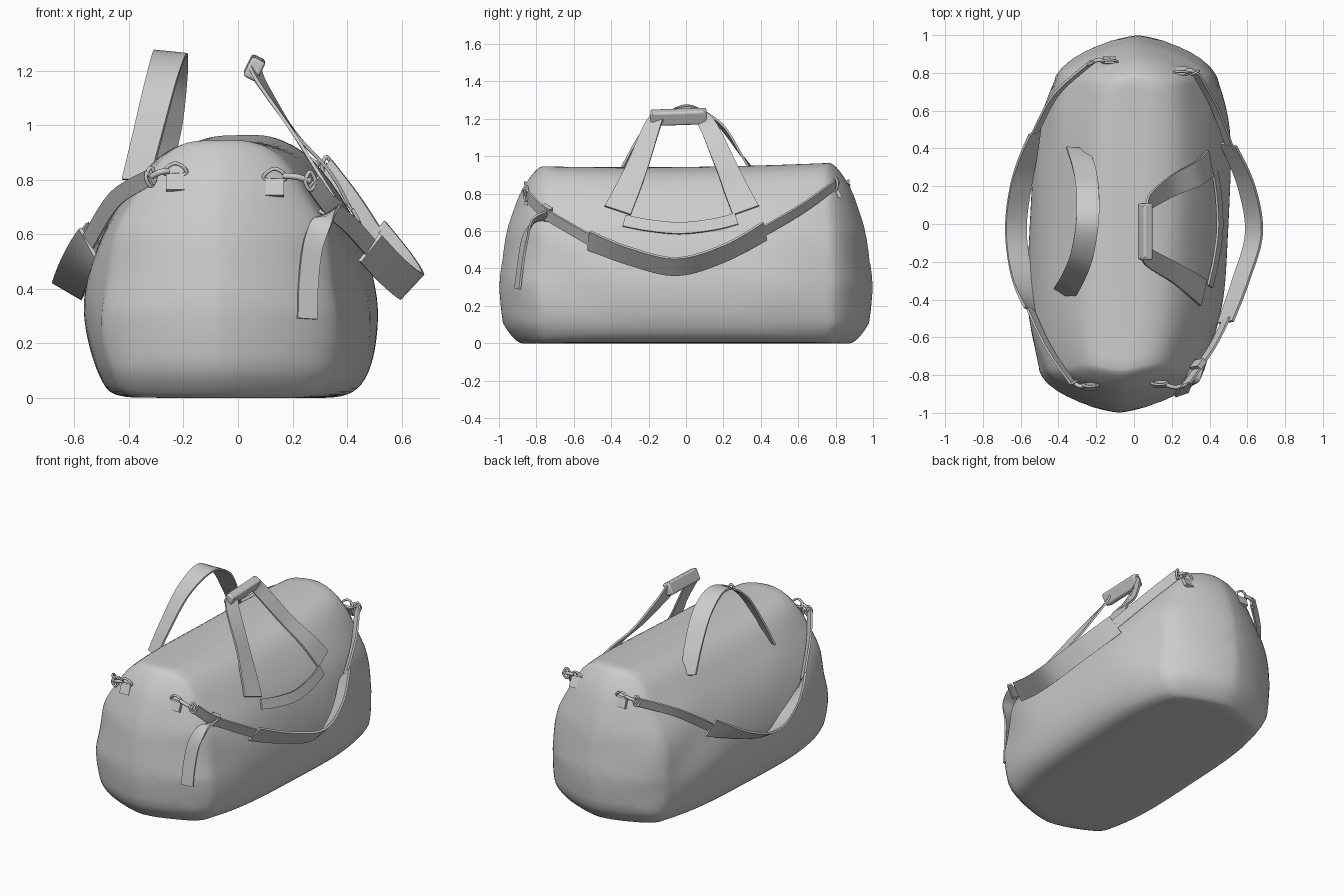
import bpy, bmesh, math
from mathutils import Vector
from mathutils.bvhtree import BVHTree

if "Cube" in bpy.data.objects:
    bpy.data.objects.remove(bpy.data.objects["Cube"])

fabric = bpy.data.materials.new("grey_fabric")
fabric.diffuse_color = (0.6, 0.6, 0.6, 1)
fabric.use_nodes = True
fabric.node_tree.nodes["Principled BSDF"].inputs["Base Color"].default_value = fabric.diffuse_color


def finish(name, bm, angle=40):
    bmesh.ops.recalc_face_normals(bm, faces=bm.faces[:])
    me = bpy.data.meshes.new(name)
    bm.to_mesh(me)
    bm.free()
    me.materials.append(fabric)
    ob = bpy.data.objects.new(name, me)
    bpy.context.collection.objects.link(ob)
    bpy.ops.object.select_all(action='DESELECT')
    ob.select_set(True)
    bpy.context.view_layer.objects.active = ob
    bpy.ops.object.shade_smooth_by_angle(angle=math.radians(angle))
    return ob


def smooth_path(pts, steps, closed=False):
    """Catmull-Rom curve through the points."""
    p = [Vector(q) for q in pts]
    n = len(p)
    get = (lambda i: p[i % n]) if closed else (lambda i: p[max(0, min(n - 1, i))])
    out = []
    for i in range(n if closed else n - 1):
        a, b, c, d = (get(i + k) for k in (-1, 0, 1, 2))
        for j in range(steps):
            t = j / steps
            out.append(0.5 * (2 * b + (c - a) * t + (2 * a - 5 * b + 4 * c - d) * t * t
                              + (3 * b - a - 3 * c + d) * t ** 3))
    if not closed:
        out.append(p[-1])
    return out


def loft(bm, rings):
    for r, q in zip(rings, rings[1:]):
        for i in range(len(r)):
            k = (i + 1) % len(r)
            bm.faces.new((r[i], r[k], q[k], q[i]))


def strap(name, pts, dirs, width, thick=0.012, steps=8, end_width=None):
    """Flat band along a path; dirs are the width directions at each point."""
    if not isinstance(dirs, list):
        dirs = [dirs] * len(pts)
    path, across = smooth_path(pts, steps), smooth_path(dirs, steps)
    end_width = end_width or width
    bm = bmesh.new()
    rings = []
    for i, c in enumerate(path):
        tan = (path[min(i + 1, len(path) - 1)] - path[max(i - 1, 0)]).normalized()
        w = (across[i] - tan * across[i].dot(tan)).normalized()
        nrm = tan.cross(w) * thick / 2
        w = w * (width + (end_width - width) * i / (len(path) - 1)) / 2
        rings.append([bm.verts.new(c + v) for v in (w + nrm, nrm - w, -w - nrm, w - nrm)])
    loft(bm, rings)
    bm.faces.new(rings[0])
    bm.faces.new(rings[-1])
    return finish(name, bm)


def tube(name, pts, radius, closed=False, steps=6, sides=8):
    path = smooth_path(pts, steps, closed)
    n = len(path)
    bm = bmesh.new()
    rings = []
    for i, c in enumerate(path):
        nxt = path[(i + 1) % n] if closed else path[min(i + 1, n - 1)]
        prv = path[i - 1] if closed else path[max(i - 1, 0)]
        tan = (nxt - prv).normalized()
        ref = Vector((0, 1, 0)) if abs(tan.y) < 0.8 else Vector((0, 0, 1))
        u = tan.cross(ref).normalized()
        v = tan.cross(u)
        rings.append([bm.verts.new(c + radius * (u * math.cos(a) + v * math.sin(a)))
                      for a in (2 * math.pi * k / sides for k in range(sides))])
    loft(bm, rings + rings[:1] if closed else rings)
    if not closed:
        bm.faces.new(rings[0])
        bm.faces.new(rings[-1])
    return finish(name, bm, 50)


# --- Bag body: rounded section lofted along y, with bulging end caps ---
section = [(-0.03, 0), (0.2, 0), (0.36, 0.005), (0.44, 0.05), (0.485, 0.15), (0.5, 0.28), (0.49, 0.4),
           (0.455, 0.55), (0.4, 0.68), (0.3, 0.83), (0.21, 0.915), (0.1, 0.955), (-0.03, 0.96),
           (-0.17, 0.95), (-0.27, 0.9), (-0.36, 0.8), (-0.45, 0.67), (-0.515, 0.52), (-0.55, 0.36),
           (-0.54, 0.22), (-0.495, 0.08), (-0.43, 0.01), (-0.25, 0)]
outline = smooth_path([(x, z, 0) for x, z in section], 4, closed=True)
CX, CZ = -0.03, 0.45
end_heights = [(0, 0.93), (0.1, 0.985), (0.32, 1.0), (0.6, 0.96), (0.82, 0.89), (0.96, 0.82)]


def end_y(z):
    z = max(0, min(0.96, z))
    for (z0, a), (z1, b) in zip(end_heights, end_heights[1:]):
        if z <= z1:
            return a + (b - a) * (z - z0) / (z1 - z0)
    return end_heights[-1][1]


def body_point(p, f, s):
    """f runs along the length, s shrinks the ring towards the cap centre."""
    x = (p.x - CX) * s * (1 - 0.16 * f ** 4)
    z = CZ + (p.y - CZ) * s
    k = abs(x) / 0.42
    y = end_y(z) - 0.155 * k ** 1.5 - (0.05 + 0.025 * k * k) * (1 - math.sqrt(max(0, 1 - s ** 5)))
    y *= f
    # soft creases on the flanks and a slight sag on top
    side = min(1, abs(x) / 0.35) ** 3 * math.sin(math.pi * max(0, min(1, z / 0.9)))
    x += math.copysign(0.009, x) * side * math.sin(13 * z + 9 * y) * f * f
    z += (0.012 * (y - 0.5) - 0.012 * (1 - f * f)) * max(0, (z - 0.6) / 0.36)
    return Vector((x + CX + 0.05 * y, y, z))


bm = bmesh.new()
caps = [0.06, 0.2, 0.35, 0.5, 0.64, 0.76, 0.85, 0.91, 0.955, 0.985]
stations = [(-1, s) for s in caps] + [(i / 14, 1) for i in range(-14, 15)] + [(1, s) for s in caps[::-1]]
rings = [[bm.verts.new(body_point(p, f, s)) for p in outline] for f, s in stations]
loft(bm, rings)
bm.faces.new(rings[0])
bm.faces.new(rings[-1])
surface = BVHTree.FromBMesh(bm)
finish("bag_body", bm, 60)


def on_side(side, y, z, gap=0.012):
    """Point just outside the left (-1) or right (1) flank."""
    hit = surface.ray_cast(Vector((2 * side, y, z)), Vector((-side, 0, 0)))[0]
    return (hit.x + gap * side, y, z)


def on_end(end, x, z, gap=0.012):
    """Point just outside the front (-1) or back (1) cap."""
    hit = surface.ray_cast(Vector((x, 2 * end, z)), Vector((0, -end, 0)))[0]
    return (x, hit.y + gap * end, z)


# --- Right carry handle: two legs, wrapped grip, loose strap at the base ---
for tag, pts in (("front", [(0.06, -0.15, 1.215), (0.09, -0.185, 1.15), (0.21, -0.255, 0.96),
                            on_side(1, -0.31, 0.83, 0.02), on_side(1, -0.365, 0.71)]),
                 ("back", [(0.06, 0.08, 1.215), (0.09, 0.125, 1.15), (0.21, 0.205, 0.97),
                           on_side(1, 0.265, 0.83, 0.03), on_side(1, 0.32, 0.71)])):
    strap("right_handle_leg_" + tag, pts,
          [(0.3, 1, 0.3), (0.2, 1, 0.1), (0, 1, 0), (0, 1, 0), (0, 1, 0)], 0.075, end_width=0.15)
grip = strap("right_handle_grip", [(0.06, -0.19, 1.205), (0.06, -0.04, 1.21), (0.06, 0.11, 1.215)],
             (0.5, 0, 1), 0.08, 0.055)
bev = grip.modifiers.new("soft_edges", 'BEVEL')
bev.width, bev.segments = 0.018, 3
strap("right_handle_base_strap", [on_side(1, -0.33, 0.655), on_side(1, -0.2, 0.63, 0.018),
                                  on_side(1, -0.03, 0.615, 0.025), on_side(1, 0.15, 0.635, 0.018),
                                  on_side(1, 0.27, 0.665)], (-0.4, 0, 1), 0.065)

# --- Left carry handle: one wide arched band ---
strap("left_handle", [on_side(-1, -0.37, 0.80, 0.006), (-0.33, -0.3, 0.97), (-0.28, -0.18, 1.17),
                      (-0.248, 0, 1.265), (-0.245, 0.17, 1.18), (-0.265, 0.3, 1.0), on_side(-1, 0.4, 0.85)],
      [(1, -0.6, 0), (1, -0.5, 0), (1, -0.3, 0), (1, 0, -0.1), (1, 0.2, 0), (1, 0, 0), (1, -0.3, 0)], 0.12)

# --- Shoulder straps: wide pad in the middle, narrow webbing to each end ---
tilt = (0.7, 0, 0.75)
strap("right_shoulder_pad", [(0.485, -0.52, 0.55), (0.565, -0.3, 0.465), (0.635, -0.05, 0.41),
                             (0.595, 0.2, 0.48), (0.50, 0.42, 0.60)],
      [(0.5, 0, 0.7), tilt, tilt, tilt, (0.5, 0, 0.7)], 0.125, 0.014)
strap("right_webbing_front", [(0.275, -0.85, 0.79), (0.34, -0.76, 0.70), (0.42, -0.64, 0.625),
                              (0.49, -0.5, 0.545)], (0.4, 0, 0.8), 0.065)
strap("right_webbing_back", [(0.51, 0.40, 0.59), (0.425, 0.62, 0.72), (0.325, 0.80, 0.85)], (0.5, 0, 0.8), 0.06)
lean = (-0.85, 0, 0.5)
strap("left_shoulder_pad", [(-0.55, -0.46, 0.57), (-0.6, -0.25, 0.465), (-0.625, -0.02, 0.395),
                            (-0.595, 0.22, 0.46), (-0.525, 0.49, 0.59)],
      [(-0.3, 0, 0.8), lean, lean, lean, (-0.3, 0, 0.8)], 0.125, 0.014)
strap("left_webbing_front", [(-0.32, -0.85, 0.81), (-0.45, -0.66, 0.73), (-0.55, -0.45, 0.57)],
      (-0.4, 0, 0.8), 0.06)
strap("left_webbing_back", [(-0.525, 0.48, 0.59), (-0.41, 0.69, 0.74), (-0.22, 0.86, 0.83)], (-0.4, 0, 0.8), 0.06)

# --- Loose strap tail and slider buckle on the right front ---
strap("strap_tail", [(0.35, -0.73, 0.68), (0.315, -0.81, 0.655), on_end(-1, 0.275, 0.56, 0.03),
                     on_end(-1, 0.258, 0.42, 0.02), on_end(-1, 0.254, 0.29, 0.015)],
      [(0.6, 0, 0.6), (1, 0, 0.3), (1, 0.35, 0), (1, 0.35, 0), (1, 0.35, 0)], 0.075)
strap("slider_buckle", [(0.325, -0.765, 0.71), (0.355, -0.725, 0.685)], (0.4, 0, 0.8), 0.08, 0.03, 1)

# --- Corner hardware: tab, D-ring and clip at each anchor ---
for tag, end, x, z, tip in (("front_right", -1, 0.135, 0.80, (0.265, -0.855, 0.795)),
                            ("front_left", -1, -0.23, 0.82, (-0.32, -0.84, 0.81)),
                            ("back_right", 1, 0.25, 0.84, (0.325, 0.80, 0.85)),
                            ("back_left", 1, -0.13, 0.83, (-0.23, 0.85, 0.83))):
    y = on_end(end, x, z)[1]
    strap("tab_" + tag, [(x, y, z - 0.002), on_end(end, x, z - 0.06, 0.006)], (1, 0, 0), 0.068, 0.02, 2)
    tube("d_ring_" + tag, [(x - 0.035, y, z), (x + 0.035, y, z), (x + 0.034, y + 0.008 * end, z + 0.022),
                           (x, y + 0.012 * end, z + 0.04), (x - 0.034, y + 0.008 * end, z + 0.022)], 0.007, True)
    start, stop = Vector((x, y + 0.01 * end, z + 0.02)), Vector(tip)
    start = start.lerp(stop, 0.25)
    tube("clip_" + tag, [start, start.lerp(stop, 0.5) + Vector((0, 0.012 * end, 0.006)), stop], 0.011)
    tube("clip_loop_" + tag, [stop + Vector(d) for d in ((0, 0, 0.034), (0.018, 0.01, 0),
                                                          (0, 0, -0.034), (-0.018, -0.01, 0))], 0.007, True)
